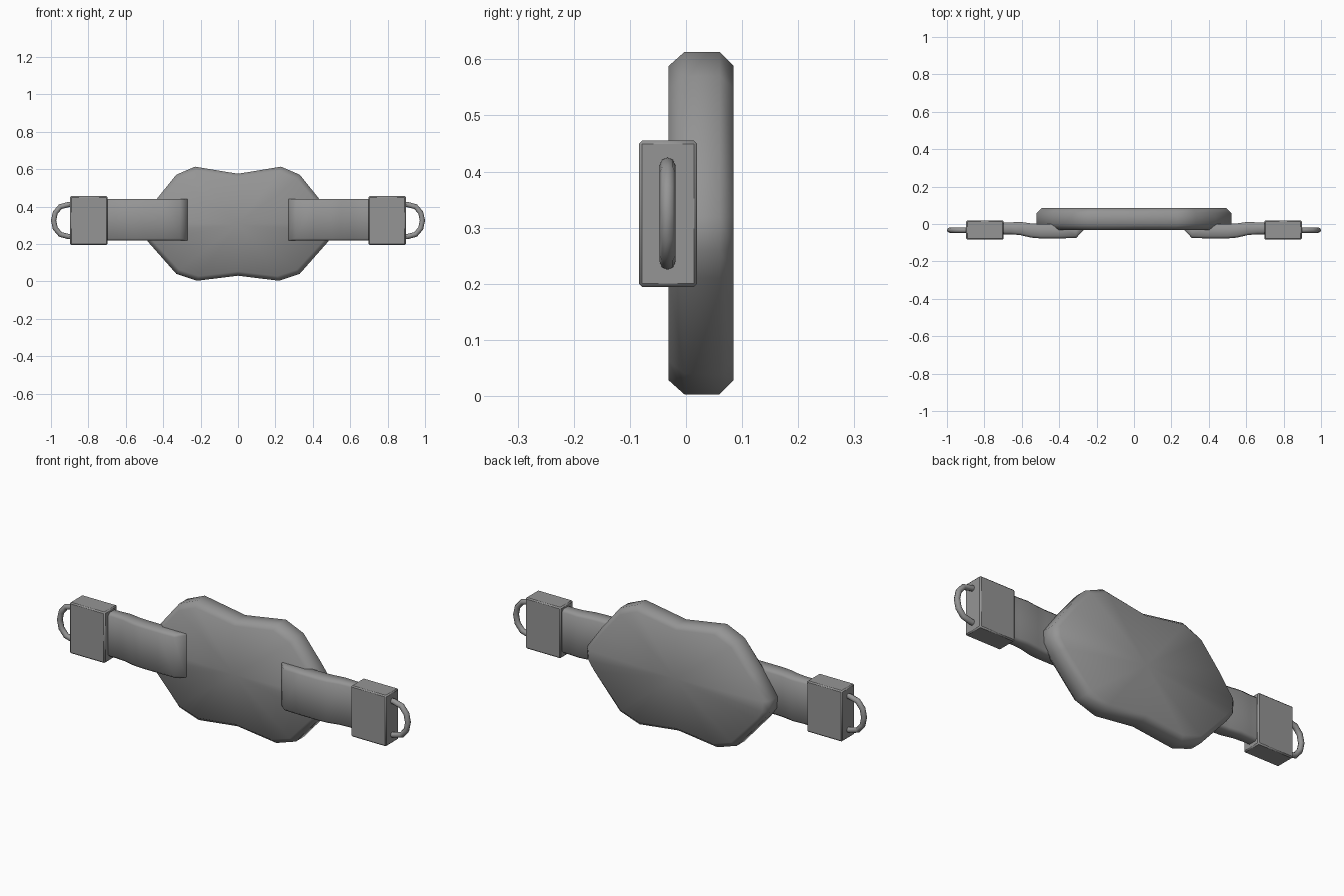
import bpy, bmesh
from math import pi, cos, sin, radians
from mathutils import Matrix, Vector

old = bpy.data.objects.get("Cube")
if old:
    bpy.data.objects.remove(old, do_unlink=True)

grey = bpy.data.materials.new("plain grey")
grey.use_nodes = True
grey.diffuse_color = (0.3, 0.3, 0.3, 1)
grey.node_tree.nodes["Principled BSDF"].inputs["Base Color"].default_value = (0.3, 0.3, 0.3, 1)

MID_Z = 0.325


def finish(name, bm, mirrored=False, bevel=0, angle=60):
    bmesh.ops.recalc_face_normals(bm, faces=bm.faces)
    mesh = bpy.data.meshes.new(name)
    bm.to_mesh(mesh)
    bm.free()
    mesh.materials.append(grey)
    obj = bpy.data.objects.new(name, mesh)
    bpy.context.collection.objects.link(obj)
    bpy.ops.object.select_all(action='DESELECT')
    obj.select_set(True)
    bpy.context.view_layer.objects.active = obj
    bpy.ops.object.shade_smooth_by_angle(angle=radians(angle))
    if bevel:
        mod = obj.modifiers.new("soft edges", 'BEVEL')
        mod.width = bevel
        mod.segments = 1
    if mirrored:
        obj.modifiers.new("both sides", 'MIRROR')
    return obj


def loft(rings, poke=False):
    """Skin a row of closed rings and cap both ends."""
    bm = bmesh.new()
    rows = [[bm.verts.new(p) for p in ring] for ring in rings]
    n = len(rows[0])
    for a, b in zip(rows, rows[1:]):
        for i in range(n):
            j = (i + 1) % n
            bm.faces.new((a[i], a[j], b[j], b[i]))
    caps = [bm.faces.new(rows[0]), bm.faces.new(rows[-1])]
    if poke:
        bmesh.ops.poke(bm, faces=caps)
    return bm


# Wavy-edged central plate with chamfered rim
half = [(0.23, 0.613), (0.33, 0.57), (0.435, 0.44), (0.52, 0.32),
        (0.515, 0.26), (0.48, 0.21), (0.33, 0.04), (0.22, 0.003)]
outline = [(0, 0.575)] + half + [(0, 0.03)] + [(-x, z) for x, z in reversed(half)]
plate_mid = 0.308


def plate_ring(y, inset):
    sx, sz = 1 - inset / 0.52, 1 - inset / 0.305
    return [(x * sx, y, plate_mid + (z - plate_mid) * sz) for x, z in outline]


finish("central_plate", loft([plate_ring(-0.031, 0.025), plate_ring(-0.003, 0),
                              plate_ring(0.06, 0), plate_ring(0.085, 0.025)], poke=True))


# Flat straps that step forward over the plate
def strap_ring(x, y0, y1):
    z0, z1 = 0.217, 0.441
    c = min(0.012, (y1 - y0) / 3)
    return [(x, y0 + c, z0), (x, y0, z0 + c), (x, y0, z1 - c), (x, y0 + c, z1),
            (x, y1 - c, z1), (x, y1, z1 - c), (x, y1, z0 + c), (x, y1 - c, z0)]


strap_path = [(0.27, -0.034, -0.015), (0.31, -0.075, -0.01), (0.40, -0.077, 0.0),
              (0.50, -0.077, 0.0), (0.55, -0.073, 0.003), (0.61, -0.059, 0.012),
              (0.66, -0.055, 0.008), (0.72, -0.055, 0.008)]
finish("straps", loft([strap_ring(*p) for p in strap_path]), mirrored=True)

# Square end blocks
bm = bmesh.new()
bmesh.ops.create_cube(bm, size=1, matrix=Matrix.Translation((0.797, -0.032, MID_Z))
                      @ Matrix.Diagonal((0.2, 0.104, 0.261, 1)))
finish("end_blocks", bm, mirrored=True, bevel=0.006, angle=30)

# Wire loops on the outer ends
arc = [(0.87, 0.086), (0.905, 0.086), (0.95, 0.074), (0.977, 0.042), (0.986, 0)]
arc += [(x, -z) for x, z in reversed(arc[:-1])]
points = [Vector((x, -0.033, MID_Z + z)) for x, z in arc]
rings = []
for i, p in enumerate(points):
    along = (points[min(i + 1, len(points) - 1)] - points[max(i - 1, 0)]).normalized()
    side = Vector((0, 1, 0))
    out = along.cross(side)
    rings.append([p + 0.014 * (cos(k * pi / 4) * side + sin(k * pi / 4) * out) for k in range(8)])
finish("wire_loops", loft(rings), mirrored=True)
